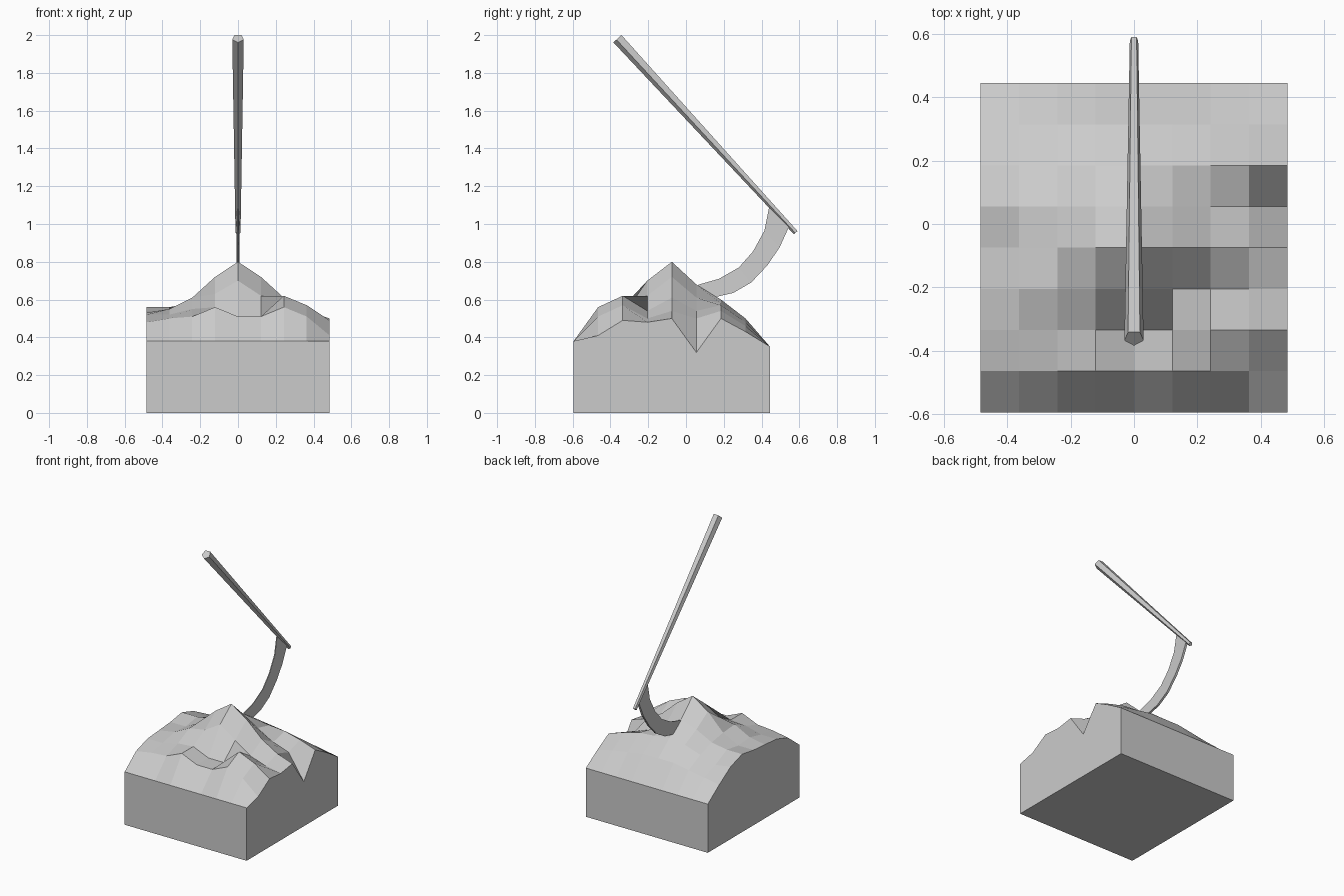
import bpy, bmesh, math
from mathutils import Vector

if "Cube" in bpy.data.objects:
    bpy.data.objects.remove(bpy.data.objects["Cube"])


def finish(name, bm):
    bmesh.ops.recalc_face_normals(bm, faces=bm.faces[:])
    me = bpy.data.meshes.new(name)
    bm.to_mesh(me)
    bm.free()
    ob = bpy.data.objects.new(name, me)
    bpy.context.collection.objects.link(ob)
    return ob


# Rock mound: 8 x 8 cell height field (hundredths), rows from front to back
ROWS = """38 38 38 38 38 38 38 38 38
48 50 51 56 51 51 56 51 41
52 52 55 56 51 51 62 57 49
53 55 61 63 70 62 54 50 48
54 54 60 72 80 72 61 54 50
56 56 58 64 68 61 54 50 32
52 50 54 58 60 58 57 54 50
44 46 48 50 50 50 48 46 43
35 35 35 35 35 35 35 35 35"""
heights = [[int(h) / 100 for h in r.split()] for r in ROWS.splitlines()]
bm = bmesh.new()
grid = [[bm.verts.new((-0.485 + 0.12125 * i, -0.595 + 0.13 * j, h))
         for i, h in enumerate(row)] for j, row in enumerate(heights)]
for j in range(8):
    for i in range(8):
        bm.faces.new((grid[j][i], grid[j][i + 1], grid[j + 1][i + 1], grid[j + 1][i]))
# Straight side walls and flat base
rim = [e for e in bm.edges if e.is_boundary]
ext = bmesh.ops.extrude_edge_only(bm, edges=rim)["geom"]
for v in ext:
    if isinstance(v, bmesh.types.BMVert):
        v.co.z = 0
bmesh.ops.contextual_create(bm, geom=[e for e in ext if isinstance(e, bmesh.types.BMEdge)])
finish("rock", bm)

# Curved blade: pairs of upper and lower edge points (y, z), tip buried in the rock
upper = [(0.44, 1.09), (0.415, 0.965), (0.355, 0.855), (0.28, 0.77), (0.175, 0.71), (0.07, 0.68)]
lower = [(0.545, 0.985), (0.495, 0.875), (0.43, 0.78), (0.345, 0.69), (0.25, 0.635), (0.12, 0.605)]
tip = (-0.03, 0.62)
bm = bmesh.new()
rings = []
for u, l in zip(upper, lower):
    rings.append([bm.verts.new((x, *p)) for x, p in
                  ((-0.003, u), (0.003, u), (0.008, l), (-0.008, l))])
for a, b in zip(rings, rings[1:]):
    for k in range(4):
        bm.faces.new((a[k], a[(k + 1) % 4], b[(k + 1) % 4], b[k]))
bm.faces.new(rings[0])
end = bm.verts.new((0, *tip))
for k in range(4):
    bm.faces.new((rings[-1][k], rings[-1][(k + 1) % 4], end))
finish("blade", bm)

# Tapered five-sided handle, one ridge facing down and forward
start, stop = Vector((0, 0.582, 0.955)), Vector((0, -0.361, 1.983))
axis = (stop - start).normalized()
side = Vector((1, 0, 0))
down = side.cross(axis)
if down.z > 0:
    down = -down
bm = bmesh.new()
ends = []
for centre, radius in ((start, 0.014), (stop, 0.032)):
    ends.append([bm.verts.new(centre + radius * (math.cos(a) * down + math.sin(a) * side))
                 for a in (math.tau * k / 5 for k in range(5))])
for k in range(5):
    n = (k + 1) % 5
    bm.faces.new((ends[0][k], ends[0][n], ends[1][n], ends[1][k]))
for ring in ends:
    bm.faces.new(ring)
finish("handle", bm)
